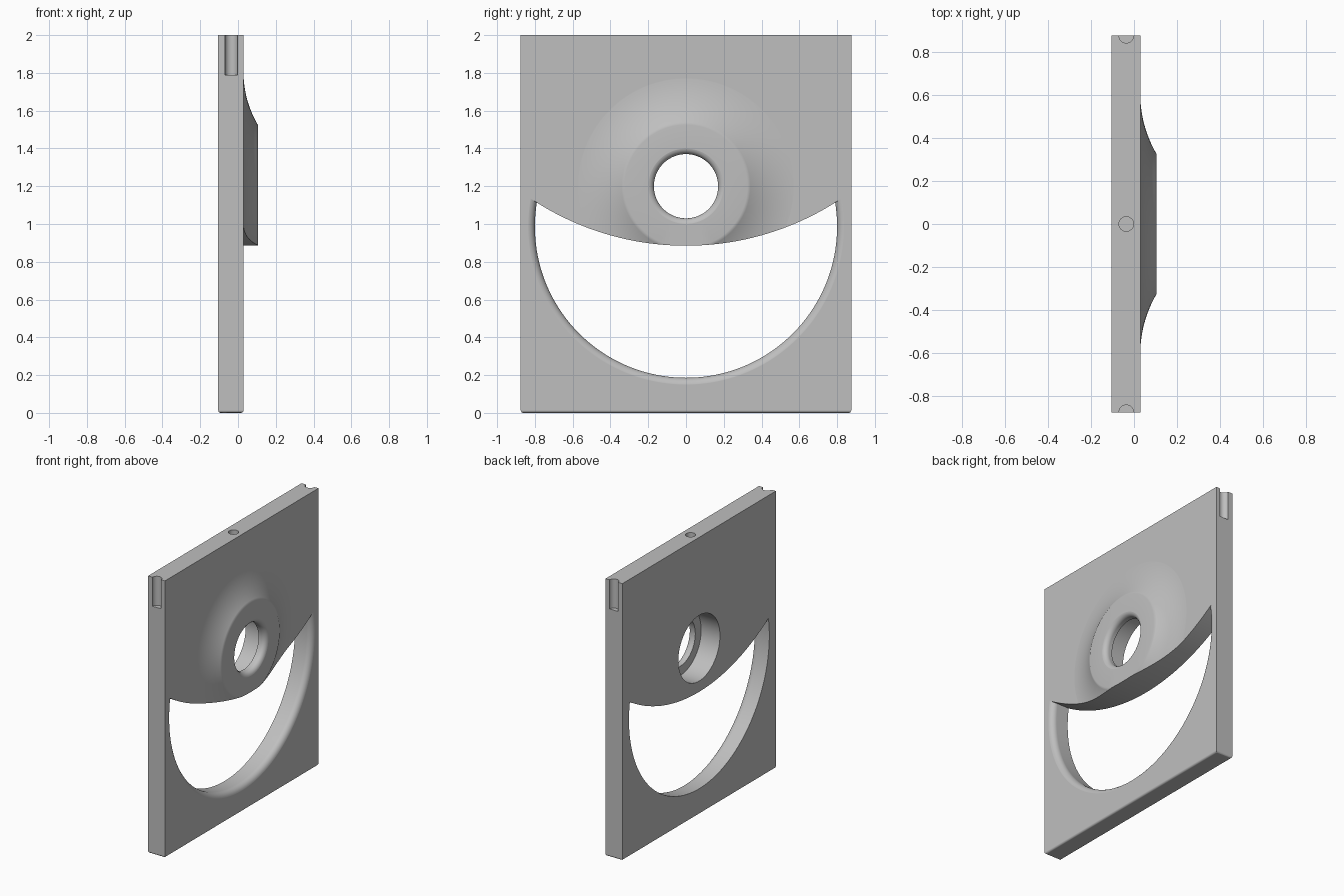
import bpy
import bmesh
from math import cos, sin, pi, radians, asin
from mathutils import Matrix, Vector

default_cube = bpy.data.objects.get("Cube")
if default_cube:
    bpy.data.objects.remove(default_cube, do_unlink=True)

# Main dimensions
BACK, FACE, TIP = -0.105, 0.03, 0.105
HALF_W, HEIGHT = 0.875, 2.0
BORE_Z = 1.2

grey = bpy.data.materials.new("plain grey")
grey.use_nodes = True
grey.diffuse_color = (0.52, 0.52, 0.52, 1)
grey.node_tree.nodes["Principled BSDF"].inputs["Base Color"].default_value = grey.diffuse_color


def add_object(name, bm):
    bmesh.ops.recalc_face_normals(bm, faces=bm.faces)
    mesh = bpy.data.meshes.new(name)
    bm.to_mesh(mesh)
    bm.free()
    mesh.materials.append(grey)
    obj = bpy.data.objects.new(name, mesh)
    bpy.context.collection.objects.link(obj)
    return obj


def lathe(name, profile, z, steps=128):
    """Spin (radius, x) points about an axis along x at height z."""
    bm = bmesh.new()
    verts = [bm.verts.new((x, 0, z + r)) for r, x in profile]
    edges = [bm.edges.new(pair) for pair in zip(verts, verts[1:])]
    bmesh.ops.spin(bm, geom=verts + edges, cent=(0, 0, z), axis=(1, 0, 0),
                   angle=2 * pi, steps=steps, use_merge=True)
    bmesh.ops.remove_doubles(bm, verts=bm.verts, dist=1e-5)
    return add_object(name, bm)


def pin_hole(name, y):
    bm = bmesh.new()
    depth = 0.21
    bmesh.ops.create_cone(bm, cap_ends=True, segments=32, radius1=0.034, radius2=0.034,
                          depth=2 * depth, matrix=Matrix.Translation((-0.036, y, HEIGHT)))
    return add_object(name, bm)


def combine(target, other, operation):
    """Apply a boolean and discard the helper."""
    mod = target.modifiers.new(operation, "BOOLEAN")
    mod.operation, mod.solver, mod.object = operation, "EXACT", other
    graph = bpy.context.evaluated_depsgraph_get()
    mesh = bpy.data.meshes.new_from_object(target.evaluated_get(graph))
    target.modifiers.clear()
    target.data = mesh
    bpy.data.objects.remove(other, do_unlink=True)


def fillet(radius, x_end, size, steps=8):
    """Quarter round that opens a bore outward to a face at x_end."""
    return [(radius + size * (1 - cos(a)), x_end - size + size * sin(a))
            for a in (i * pi / 2 / steps for i in range(steps + 1))]


# Flat plate with softened bottom edges
bm = bmesh.new()
bmesh.ops.create_cube(bm, size=1)
bmesh.ops.scale(bm, vec=(FACE - BACK, 2 * HALF_W, HEIGHT), verts=bm.verts)
bmesh.ops.translate(bm, vec=((FACE + BACK) / 2, 0, HEIGHT / 2), verts=bm.verts)
bottom = [e for e in bm.edges if all(v.co.z < 0.01 for v in e.verts)]
bmesh.ops.bevel(bm, geom=bottom, offset=0.014, segments=4, profile=0.5, affect="EDGES")
plate = add_object("plate", bm)

# Raised boss with a concave flare that runs out into the plate
rise, run, rim = TIP - FACE + 0.001, 0.28, 0.325
arc_r = (run ** 2 + rise ** 2) / (2 * rise)
sweep = asin(run / arc_r)
flare = [(rim + run - arc_r * sin(sweep * i / 16),
          TIP - rise + arc_r * (1 - cos(sweep * i / 16))) for i in range(17)]
boss = lathe("boss", [(0, -0.04), (rim + run, -0.04)] + flare + [(0, TIP)], BORE_Z)
combine(plate, boss, "UNION")

# Crescent opening: a rounded-lip disc cut off above by a wide arc
lip = fillet(0.8, FACE + 0.0005, 0.042)
opening = lathe("opening_cutter", [(0, -0.3), (0.8, -0.3)] + lip
                + [(lip[-1][0], 0.3), (0, 0.3)], 0.986, 160)
upper_arc = lathe("upper_arc", [(0, -0.5), (1.48, -0.5), (1.48, 0.5), (0, 0.5)], 2.365, 320)
combine(opening, upper_arc, "DIFFERENCE")
combine(plate, opening, "DIFFERENCE")

# Stepped bore with a rounded front lip
lip = fillet(0.17, TIP + 0.0005, 0.035)
bore = lathe("bore_cutter", [(0, -0.3), (0.237, -0.3), (0.237, 0.045), (0.17, 0.045)] + lip
             + [(lip[-1][0], 0.3), (0, 0.3)], BORE_Z)
combine(plate, bore, "DIFFERENCE")

# Pin hole in the top and half-round grooves at the two upper sides
for side, name in ((-1, "front_groove"), (0, "top_hole"), (1, "back_groove")):
    combine(plate, pin_hole(name, side * HALF_W), "DIFFERENCE")

# Smooth curves, crisp edges, flat large faces
bpy.ops.object.select_all(action="DESELECT")
plate.select_set(True)
bpy.context.view_layer.objects.active = plate
bpy.ops.object.shade_smooth_by_angle(angle=radians(30))
weighted = plate.modifiers.new("even_normals", "WEIGHTED_NORMAL")
weighted.keep_sharp = True
